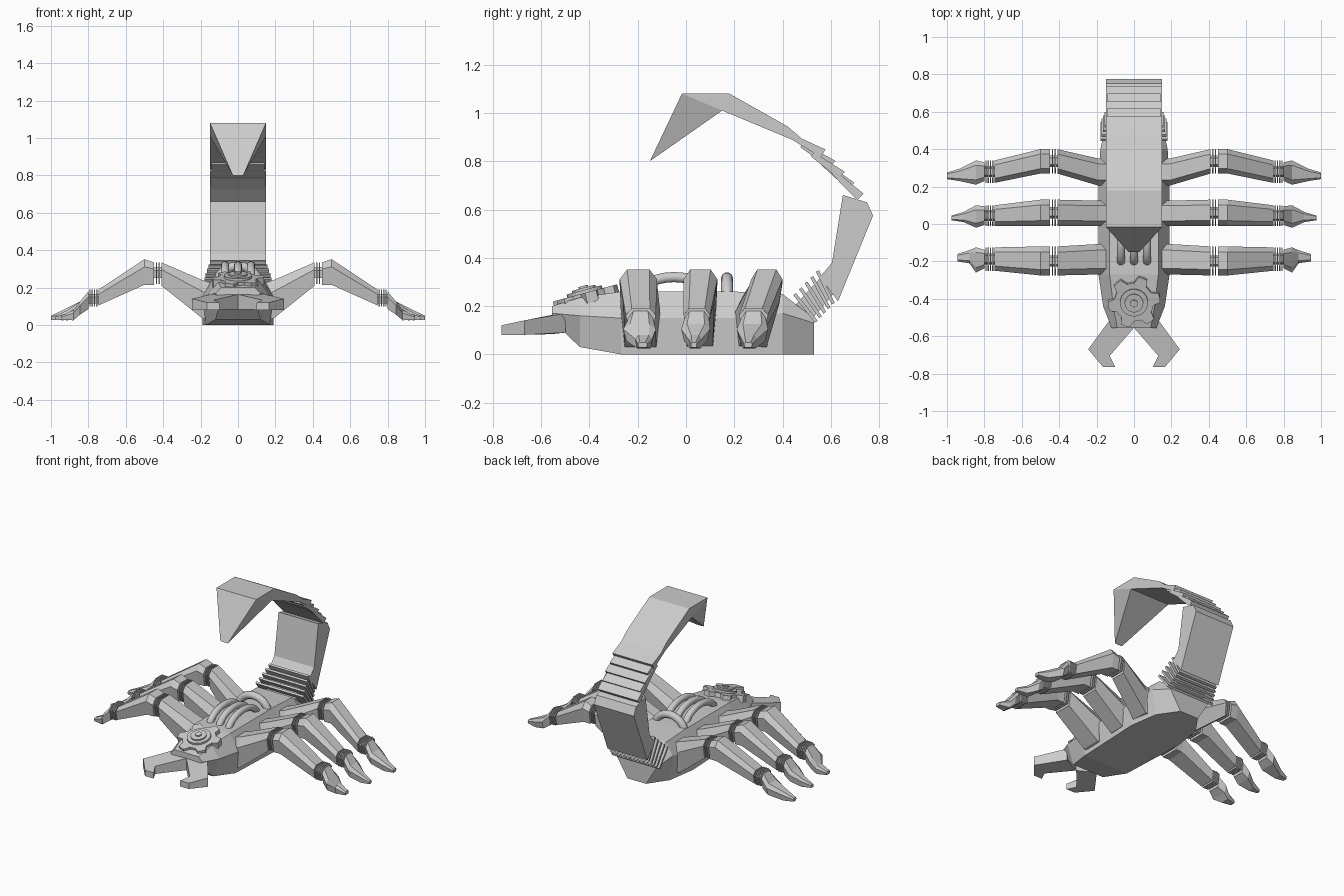
import bpy, bmesh
from math import sin, cos, pi, radians
from mathutils import Vector

if "Cube" in bpy.data.objects:
    bpy.data.objects.remove(bpy.data.objects["Cube"])


def add_object(name, bm, mirror=False):
    bmesh.ops.recalc_face_normals(bm, faces=bm.faces[:])
    me = bpy.data.meshes.new(name)
    bm.to_mesh(me)
    bm.free()
    ob = bpy.data.objects.new(name, me)
    bpy.context.collection.objects.link(ob)
    if mirror:
        ob.modifiers.new("Mirror", 'MIRROR')
    return ob


def loft(name, sections, mirror=False):
    """Skin a row of equal-length point loops and cap both ends."""
    bm = bmesh.new()
    rings = [[bm.verts.new(p) for p in s] for s in sections]
    n = len(rings[0])
    for a, b in zip(rings, rings[1:]):
        for i in range(n):
            j = (i + 1) % n
            bm.faces.new((a[i], a[j], b[j], b[i]))
    bm.faces.new(rings[0])
    bm.faces.new(rings[-1])
    return add_object(name, bm, mirror)


def side_prism(name, pts, w):
    """Side-view (y, z) outline extruded across x."""
    return loft(name, [[(x, y, z) for y, z in pts] for x in (-w, w)])


def limb_section(x, y0, y1, z0, z1):
    w, h = y1 - y0, z1 - z0
    return [(x, y0 + .1 * w, z0), (x, y1 - .1 * w, z0), (x, y1, z1 - .3 * h),
            (x, y1 - .2 * w, z1), (x, y0 + .2 * w, z1), (x, y0, z1 - .3 * h)]


def tube(name, pts, radius):
    cu = bpy.data.curves.new(name, 'CURVE')
    cu.dimensions = '3D'
    cu.bevel_depth, cu.bevel_resolution, cu.use_fill_caps = radius, 3, True
    sp = cu.splines.new('POLY')
    sp.points.add(len(pts) - 1)
    for p, co in zip(sp.points, pts):
        p.co = (*co, 1)
    ob = bpy.data.objects.new(name, cu)
    bpy.context.collection.objects.link(ob)


# Faceted hull: y, bottom (half width, z), middle (half width, z), top (half width, z)
hull = [(-.555, .09, .14, .12, .17, .09, .20),
        (-.44, .12, .03, .165, .16, .11, .235),
        (-.27, .17, 0, .19, .15, .13, .26),
        (.20, .19, 0, .19, .15, .13, .26),
        (.40, .16, 0, .18, .17, .13, .25),
        (.53, .07, 0, .15, .13, .13, .15)]
loft("body", [[(-wb, y, zb), (wb, y, zb), (wm, y, zm), (wt, y, zt),
               (-wt, y, zt), (-wm, y, zm)] for y, wb, zb, wm, zm, wt, zt in hull])

# Pincers on the front
claw = [(0, -.555), (.12, -.50), (.245, -.67), (.165, -.765), (.10, -.765), (.13, -.705)]


def claw_z(y, side):
    t = (y + .765) / .265
    return .10 + .03 * t + side * (.02 + .02 * min(1, t * 1.4))


bm = bmesh.new()
lo, hi = [[bm.verts.new((x, y, claw_z(y, s))) for x, y in claw] for s in (-1, 1)]
bm.faces.new(lo)
bm.faces.new(hi)
for i in range(6):
    j = (i + 1) % 6
    bm.faces.new((lo[i], lo[j], hi[j], hi[i]))
add_object("pincer", bm, True)

# Legs: root, knee, ankle and toe ranges in y, then toe reach in x
legs = {"front": ((-.27, -.107), (-.275, -.12), (-.25, -.125), (-.20, -.16), .945),
        "middle": ((-.01, .125), (-.01, .13), (-.01, .10), (.02, .045), .975),
        "rear": ((.205, .35), (.27, .40), (.22, .34), (.24, .275), 1.0)}
for name, (root, knee, ankle, toe, reach) in legs.items():
    loft(name + "_thigh", [limb_section(.10, *root, .01, .21), limb_section(.19, *root, .035, .24),
                           limb_section(.41, *knee, .21, .335)], True)
    loft(name + "_shin", [limb_section(.45, *knee, .215, .335), limb_section(.50, *knee, .215, .352),
                          limb_section(.745, *ankle, .105, .19)], True)
    ym = (ankle[0] + ankle[1]) / 2
    loft(name + "_foot", [limb_section(.80, ym - .05, ym + .05, .085, .18),
                          limb_section(.845, ankle[0] - .01, ankle[1], .055, .125),
                          limb_section(reach - .065, toe[0] - .01, toe[1] + .02, .025, .08),
                          limb_section(reach, *toe, .028, .05)], True)
    # Thin joint plates around a core
    km = (knee[0] + knee[1]) / 2
    loft(name + "_knee_core", [limb_section(x, km - .03, km + .03, .25, .31) for x in (.40, .46)], True)
    loft(name + "_ankle_core", [limb_section(x, ym - .03, ym + .03, .115, .165) for x in (.74, .81)], True)
    for k, x in enumerate((.418, .432)):
        loft(f"{name}_knee_plate_{k}", [limb_section(x + d, *knee, .22, .335) for d in (0, .006)], True)
    for k in range(4):
        x = .752 + .012 * k
        loft(f"{name}_ankle_plate_{k}", [limb_section(x + d, *ankle, .10, .19) for d in (0, .007)], True)

# Tail base plates fan upward from the hull
for k in range(5):
    t = k / 4
    a = Vector((.45, .25)).lerp(Vector((.545, .345)), t)
    b = Vector((.54, .135)).lerp(Vector((.61, .21)), t)
    n = Vector((a.y - b.y, b.x - a.x)).normalized() * .007
    side_prism(f"tail_base_plate_{k}", [a - n, b - n, b + n, a + n], .18 - .03 * t)
side_prism("tail_base_core", [(.43, .18), (.50, .12), (.61, .25), (.56, .32)], .11)

# Large lower tail shell
side_prism("tail_lower", [(.555, .32), (.605, .38), (.65, .66), (.75, .63), (.775, .575), (.63, .22)], .15)

# Overlapping upper tail plates
for k in range(5):
    c = Vector((.665, .70)).lerp(Vector((.50, .865)), k / 4)
    ang = radians(135 + 3.5 * k)
    d = Vector((cos(ang), sin(ang))) * .075
    n = Vector((sin(ang), -cos(ang))) * .02
    side_prism(f"tail_plate_{k}", [c - d - n * .6, c - d + n * 1.3, c + d + n * .5, c + d - n * .5],
               .15 - .008 * (k % 2))

# Upper tail and stinger
side_prism("tail_upper", [(.15, 1.01), (.18, 1.08), (.42, .945), (.49, .885), (.45, .885)], .15)
bm = bmesh.new()
for w, y, z in ((.028, -.15, .80), (.15, -.017, 1.08), (.15, .15, 1.01), (.15, .18, 1.08)):
    for s in (-1, 1):
        bm.verts.new((s * w, y, z))
bmesh.ops.convex_hull(bm, input=bm.verts[:])
bmesh.ops.dissolve_limit(bm, angle_limit=.02, verts=bm.verts[:], edges=bm.edges[:])
add_object("stinger", bm)

# Toothed wheel and round hub on the head


def wheel(name, radii, z0, z1):
    n = len(radii)
    ob = loft(name, [[(r * cos(2 * pi * i / n), r * sin(2 * pi * i / n), z)
                      for i, r in enumerate(radii)] for z in (z0, z1)])
    ob.location, ob.rotation_euler = (0, -.415, .24), (radians(15), 0, 0)


wheel("gear", [.14 if i % 6 < 3 else .105 for i in range(36)], -.03, .015)
wheel("gear_hub", [.075] * 24, 0, .028)
wheel("gear_ring", [.05] * 24, 0, .037)
wheel("gear_cap", [.02] * 12, 0, .045)

# Arched hoses over the back
for k in (-1, 0, 1):
    tube(f"back_hose_{k + 2}", [(.07 * k, -.05 - .16 * cos(pi * i / 14), .22 + .10 * sin(pi * i / 14))
                                for i in range(15)], .022)
tube("rear_hose", [(-.11 * cos(pi * i / 14), .17, .22 + .095 * sin(pi * i / 14)) for i in range(15)], .025)
